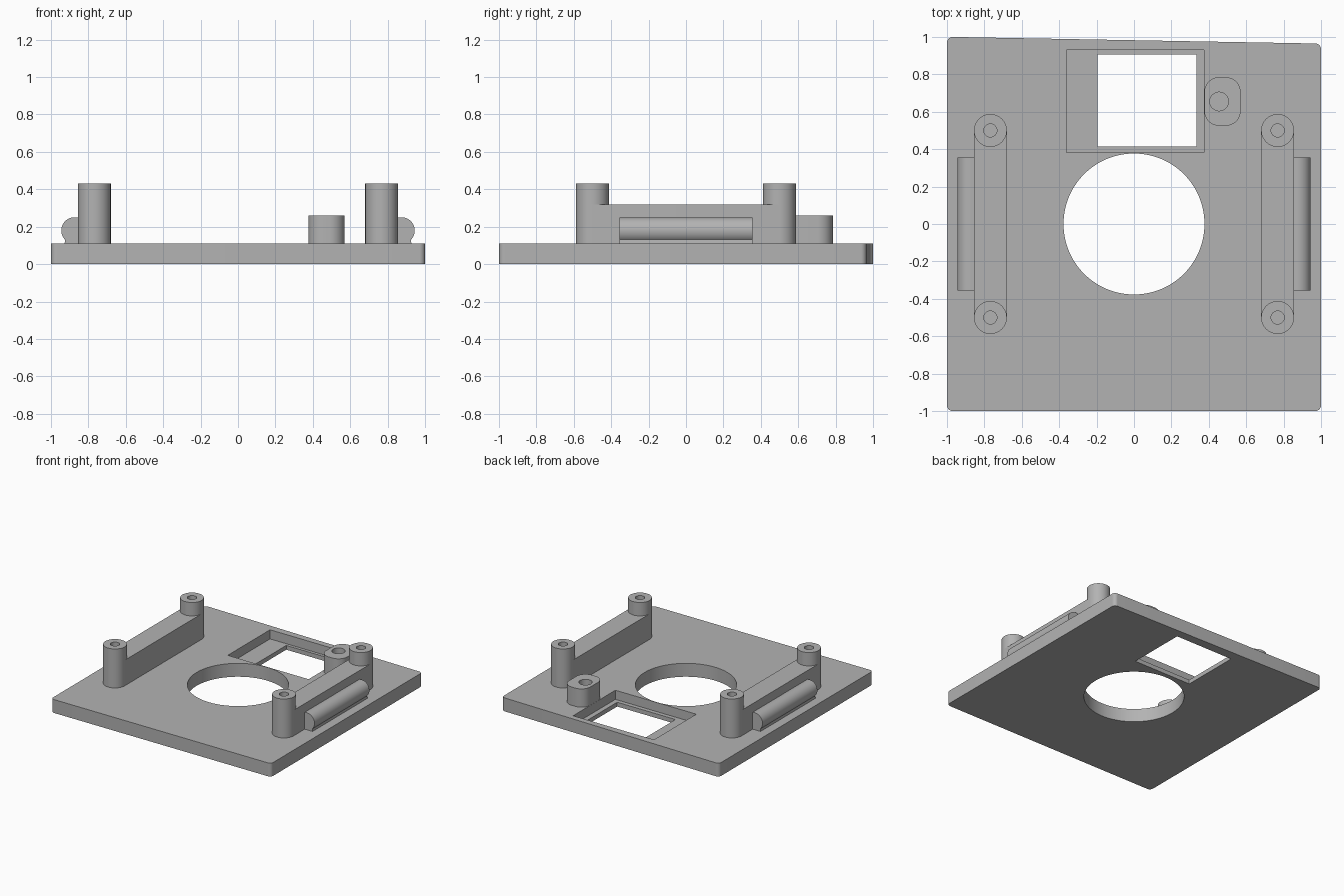
import bpy
import bmesh
from math import sin, cos, pi, radians

cube = bpy.data.objects.get("Cube")
if cube:
    bpy.data.objects.remove(cube, do_unlink=True)

grey = bpy.data.materials.new("plain grey")
grey.use_nodes = True
GREY = (0.45, 0.45, 0.45, 1)
grey.diffuse_color = GREY
grey.node_tree.nodes["Principled BSDF"].inputs["Base Color"].default_value = GREY


def arc(cx, cy, r, start, end, steps):
    angles = [radians(start + (end - start) * i / steps) for i in range(steps + 1)]
    return [(cx + r * cos(a), cy + r * sin(a)) for a in angles]


def circle(cx, cy, r, sides=48):
    return arc(cx, cy, r, 0, 360, sides)[:-1]


def rounded(corners, r, steps=12):
    """Round the corners of a box given anticlockwise from its upper right."""
    points = []
    for i, (x, y) in enumerate(corners):
        sx = 1 if i in (0, 3) else -1
        sy = 1 if i < 2 else -1
        points += arc(x - sx * r, y - sy * r, r, 90 * i, 90 * i + 90, steps)
    return points


def box(x0, x1, y0, y1):
    return [(x1, y1), (x0, y1), (x0, y0), (x1, y0)]


def prism(name, outline, low, high, along_y=False):
    """Extrude an outline along z, or an x-z profile along y."""
    bm = bmesh.new()
    place = (lambda a, b: (a, low, b)) if along_y else (lambda a, b: (a, b, low))
    bm.faces.new([bm.verts.new(place(a, b)) for a, b in outline])
    bmesh.ops.remove_doubles(bm, verts=bm.verts, dist=0.0002)
    grown = bmesh.ops.extrude_face_region(bm, geom=bm.faces[:])["geom"]
    shift = (0, high - low, 0) if along_y else (0, 0, high - low)
    bmesh.ops.translate(bm, vec=shift,
                        verts=[g for g in grown if isinstance(g, bmesh.types.BMVert)])
    bmesh.ops.recalc_face_normals(bm, faces=bm.faces)
    mesh = bpy.data.meshes.new(name)
    bm.to_mesh(mesh)
    bm.free()
    mesh.materials.append(grey)
    ob = bpy.data.objects.new(name, mesh)
    bpy.context.collection.objects.link(ob)
    return ob


def cut(ob, outline, low, high):
    """Cut a straight-sided opening and discard the cutter."""
    cutter = prism("cutter", outline, low, high)
    cutter.hide_render = True
    mod = ob.modifiers.new("cut", "BOOLEAN")
    mod.operation = "DIFFERENCE"
    mod.solver = "EXACT"
    mod.object = cutter
    bpy.context.view_layer.objects.active = ob
    bpy.ops.object.modifier_apply(modifier=mod.name)
    bpy.data.objects.remove(cutter, do_unlink=True)


def smooth(ob):
    ob.data.polygons.foreach_set("use_smooth", [True] * len(ob.data.polygons))
    ob.data.set_sharp_from_angle(angle=radians(30))


TOP = 0.11
parts = []

# Base plate with a slanted back edge, round opening and recessed window
plate = prism("base_plate",
              rounded([(1, 0.965), (-1, 1), (-1, -1), (1, -1)], 0.03, 8), 0, TOP)
cut(plate, circle(0, 0, 0.377, 96), -0.1, 0.3)
cut(plate, box(-0.36, 0.375, 0.381, 0.93), 0.035, 0.3)
cut(plate, box(-0.195, 0.335, 0.415, 0.905), -0.1, 0.3)
parts.append(plate)

# Side brackets: wall with round ends, two screw posts and an outer grip bar
R = 0.088
for side, label in ((1, "left"), (-1, "right")):
    x = side * 0.768
    wall = prism(label + "_wall", rounded(box(x - R, x + R, -0.5 - R, 0.5 + R), R),
                 TOP, 0.32)
    parts.append(wall)
    for y, end in ((-0.5, "front"), (0.5, "back")):
        post = prism(f"{label}_{end}_post", circle(x, y, R), 0.32, 0.43)
        hole = circle(x, y, 0.035, 32)
        cut(post, hole, 0.3, 0.5)
        cut(wall, hole, 0.2, 0.4)
        parts.append(post)
    profile = [(0.84, TOP), (0.927, TOP)] + arc(0.875, 0.18, 0.07, -45, 100, 24)
    profile += [(0.84, 0.248)]
    parts.append(prism(label + "_grip_bar", [(side * a, b) for a, b in profile],
                       -0.356, 0.356, along_y=True))

# Short screw boss beside the window
boss = prism("window_boss", rounded(box(0.376, 0.57, 0.525, 0.785), 0.08), TOP, 0.26)
cut(boss, circle(0.455, 0.655, 0.05, 32), 0.13, 0.4)
parts.append(boss)

for part in parts:
    smooth(part)
